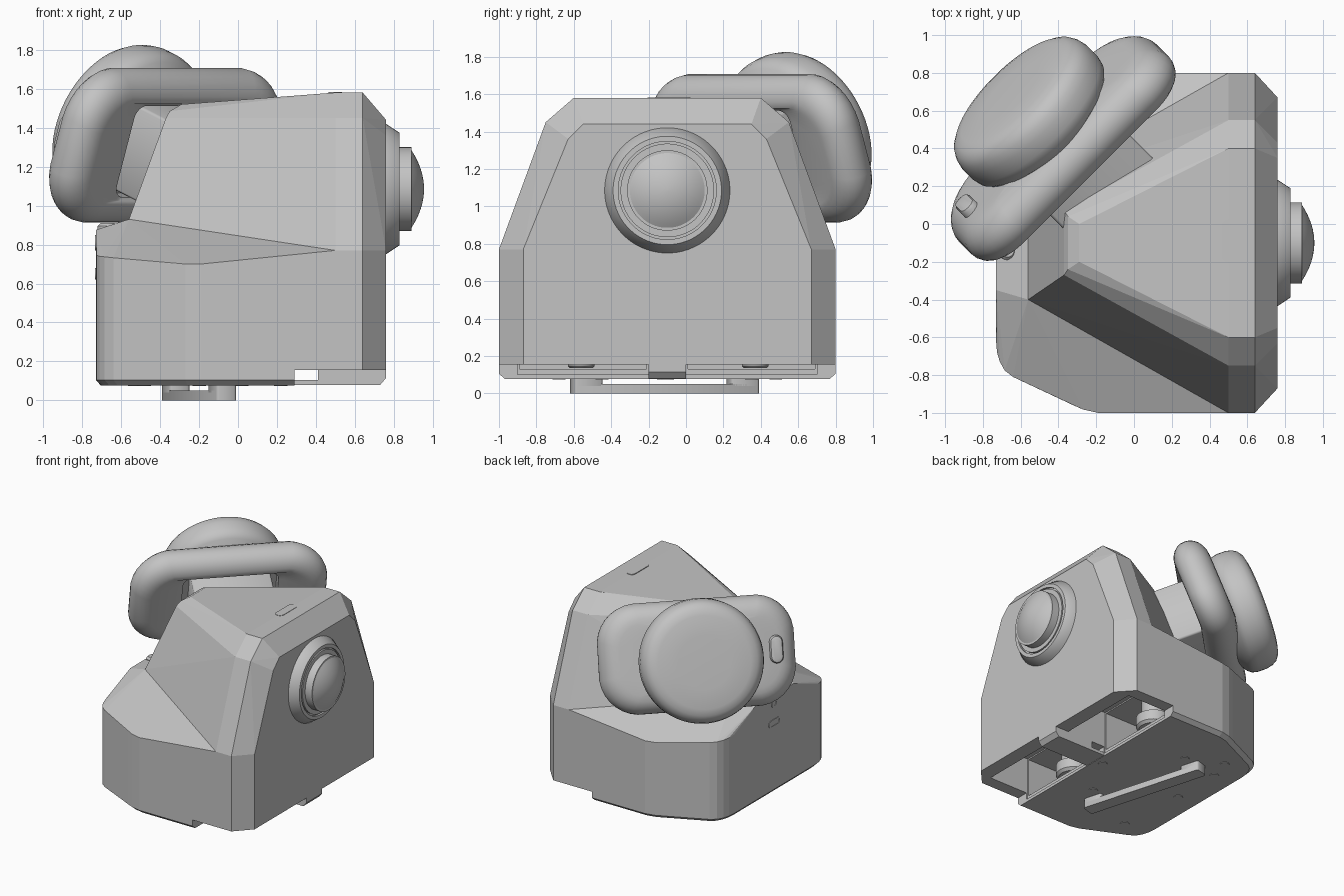
import bpy, bmesh, math
from mathutils import Matrix, Vector

cube = bpy.data.objects.get("Cube")
if cube:
    bpy.data.objects.remove(cube, do_unlink=True)

grey = bpy.data.materials.new("light grey")
grey.use_nodes = True
grey.diffuse_color = (0.55, 0.55, 0.55, 1)
grey.node_tree.nodes["Principled BSDF"].inputs["Base Color"].default_value = (0.55, 0.55, 0.55, 1)

MID = -0.1  # symmetry plane of the housing in y


def finish(name, bm, smooth=None):
    bmesh.ops.recalc_face_normals(bm, faces=bm.faces)
    me = bpy.data.meshes.new(name)
    bm.to_mesh(me)
    bm.free()
    me.materials.append(grey)
    ob = bpy.data.objects.new(name, me)
    bpy.context.collection.objects.link(ob)
    bpy.ops.object.select_all(action='DESELECT')
    ob.select_set(True)
    bpy.context.view_layer.objects.active = ob
    if smooth:
        bpy.ops.object.shade_smooth_by_angle(angle=math.radians(smooth))
    return ob


def outline(hx, hy, r, n):
    """Rounded rectangle, or a circle when hx == hy == r."""
    if r == 0:
        return [(hx, hy), (-hx, hy), (-hx, -hy), (hx, -hy)]
    pts = []
    for k, (sx, sy) in enumerate([(1, 1), (-1, 1), (-1, -1), (1, -1)]):
        for i in range(n):
            a = math.pi / 2 * (k + (i + 0.5) / n)
            pts.append((sx * (hx - r) + r * math.cos(a), sy * (hy - r) + r * math.sin(a)))
    return pts


def loft(name, rings, matrix=Matrix(), n=10, bend=0.0, smooth=35):
    """Skin a stack of (half x, half y, corner radius, height) rings."""
    bm = bmesh.new()
    loops = []
    for hx, hy, r, w in rings:
        loops.append([bm.verts.new(matrix @ Vector((x, y, w - bend * x * x)))
                      for x, y in outline(hx, hy, r, n)])
    for a, b in zip(loops, loops[1:]):
        for i in range(len(a)):
            j = (i + 1) % len(a)
            bm.faces.new((a[i], a[j], b[j], b[i]))
    bm.faces.new(loops[0])
    bm.faces.new(loops[-1])
    return finish(name, bm, smooth)


def lathe(name, profile, matrix, n=12):
    return loft(name, [(r, r, r, w) for r, w in profile], matrix, n)


def box(name, x0, x1, y0, y1, z0, z1):
    h = ((x1 - x0) / 2, (y1 - y0) / 2, 0)
    at = Matrix.Translation(((x0 + x1) / 2, (y0 + y1) / 2, 0))
    return loft(name, [(*h, z0), (*h, z1)], at, smooth=None)


def hull(name, half):
    """Convex solid from points mirrored about the symmetry plane."""
    bm = bmesh.new()
    for x, y, z in half:
        for s in (1, -1):
            bm.verts.new((x, MID + s * y, z))
    res = bmesh.ops.convex_hull(bm, input=bm.verts)
    junk = [v for v in res["geom_interior"] if isinstance(v, bmesh.types.BMVert)]
    if junk:
        bmesh.ops.delete(bm, geom=junk, context='VERTS')
    bmesh.ops.dissolve_limit(bm, angle_limit=math.radians(1), verts=bm.verts, edges=bm.edges)
    return finish(name, bm)


def boolean(target, other, op):
    mod = target.modifiers.new("bool", 'BOOLEAN')
    mod.operation, mod.object, mod.solver = op, other, 'EXACT'
    bpy.context.view_layer.objects.active = target
    bpy.ops.object.modifier_apply(modifier=mod.name)
    bpy.data.objects.remove(other, do_unlink=True)


# Housing: wide lower block with a slim chamfer around its foot
plan = [(-0.73, 0.52, 0.75), (-0.725, 0.58, 0.745), (-0.71, 0.63, 0.74), (-0.685, 0.675, 0.737),
        (-0.64, 0.71, 0.732), (-0.32, 0.86, 0.70), (-0.27, 0.882, 0.70), (-0.19, 0.9, 0.70),
        (0.64, 0.9, 0.77), (0.76, 0.77, 0.77)]
lower = plan + [(0.5, 0.9, 0.77), (-0.73, 0.25, 0.875), (-0.56, 0.3, 0.93)]
lower += [(x, y, 0.105) for x, y, z in plan]
lower += [(x * 0.965, y * 0.965, 0.077) for x, y, z in plan]
housing = hull("housing", lower)

# Housing: tapering upper wedge
wedge = hull("wedge", [(0.5, 0.9, 0.77), (0.64, 0.9, 0.77), (0.5, 0.65, 1.45), (0.64, 0.65, 1.45),
                       (0.5, 0.5, 1.58), (0.64, 0.5, 1.58), (0.76, 0.77, 0.77), (0.76, 0.53, 1.36),
                       (0.76, 0.45, 1.44), (-0.56, 0.3, 0.93), (-0.37, 0.17, 1.45),
                       (-0.35, 0.14, 1.485), (-0.29, 0.1, 1.52)])
boolean(housing, wedge, 'UNION')

# Raised underside at the lens end, with a hollow on each side of a middle wall
boolean(housing, box("cut", 0.29, 1.0, -1.3, 1.3, -0.1, 0.155), 'DIFFERENCE')
for s in (1, -1):
    for x0, x1, a, b, z0, z1 in ((0.28, 0.64, 0.1, 0.8, 0.1, 0.45),
                                 (-0.15, 0.4, 0.11, 0.79, 0.13, 0.44)):
        y0, y1 = sorted((MID + s * a, MID + s * b))
        boolean(housing, box("cut", x0, x1, y0, y1, z0, z1), 'DIFFERENCE')
bm = bmesh.new()
bm.from_mesh(housing.data)
bmesh.ops.dissolve_limit(bm, angle_limit=math.radians(0.5), verts=bm.verts, edges=bm.edges)
bm.to_mesh(housing.data)
bm.free()

# Middle tongue under the raised end
box("tongue_link", 0.27, 0.43, MID - 0.1, MID + 0.1, 0.08, 0.105)
tongue = [(x, 0.1, z) for x, z in ((0.41, 0.08), (0.73, 0.08), (0.76, 0.115), (0.76, 0.16), (0.41, 0.16))]
hull("tongue", tongue)

# Adjusting knobs inside the hollows
for name, y in (("left_knob", 0.37), ("right_knob", -0.56)):
    lathe(name, [(0.06, 0.135), (0.07, 0.145), (0.07, 0.2), (0.11, 0.2), (0.13, 0.22), (0.13, 0.3),
                 (0.09, 0.32), (0.09, 0.45)], Matrix.Translation((0.12, y, 0)))

# Foot rail under the base
tilt = Matrix.Translation((-0.2, -0.115, 0)) @ Matrix.Rotation(math.radians(16), 4, 'Z')
loft("foot_rail", [(0.055, 0.515, 0.02, 0), (0.055, 0.515, 0.02, 0.05)], tilt, n=3)
for name, s in (("rail_end_a", 1), ("rail_end_b", -1)):
    loft(name, [(0.055, 0.08, 0.02, 0.04), (0.055, 0.08, 0.02, 0.09)],
         tilt @ Matrix.Translation((0, s * 0.435, 0)), n=3)

# Base screws
for i, (x, y) in enumerate([(0.22, -0.1), (-0.48, 0.48), (-0.48, -0.68), (-0.53, 0.3),
                            (-0.53, -0.12), (0.02, -0.45), (-0.2, 0.35)]):
    lathe("base_screw_%d" % (i + 1), [(0.035, 0.073), (0.035, 0.09)],
          Matrix.Translation((x, y, 0)), n=5)

# Round lens on the flat side
lens_at = Matrix.Translation((0, MID, 1.085)) @ Matrix.Rotation(math.pi / 2, 4, 'Y')
lathe("lens_mount", [(0.335, 0.74), (0.335, 0.76), (0.29, 0.828), (0.262, 0.828), (0.262, 0.81),
                     (0.25, 0.81), (0.25, 0.828), (0.215, 0.828), (0.215, 0.89), (0.203, 0.89)],
      lens_at, n=16)
dome = [(r, 0.955 - 0.067 * (r / 0.203) ** 2)
        for r in (0.203, 0.18, 0.155, 0.13, 0.1, 0.07, 0.035, 0.005)]
lathe("lens_dome", [(0.203, 0.87)] + dome, lens_at, n=16)

# Top button, rear port, rear socket and small rear peg
loft("top_button", [(0.035, 0.115, 0.035, 1.57), (0.035, 0.115, 0.035, 1.583)],
     Matrix.Translation((0.5, -0.09, 0)))
rear = Matrix.Rotation(-math.pi / 2, 4, 'Y')
loft("rear_port", [(0.03, 0.075, 0.03, 0.72), (0.03, 0.075, 0.03, 0.734), (0.02, 0.06, 0.02, 0.734),
                   (0.02, 0.06, 0.02, 0.731)], Matrix.Translation((0, MID, 0.65)) @ rear)
lathe("rear_socket", [(0.04, 0.72), (0.04, 0.734), (0.02, 0.734), (0.02, 0.731)],
      Matrix.Translation((0, MID, 0.81)) @ rear)
lathe("rear_peg", [(0.05, 0.86), (0.05, 0.895), (0.035, 0.91)], Matrix.Translation((-0.67, -0.14, 0)))

# Tilted frame for the eyepiece: local z points outwards and up
e = math.radians(20)
c, s, q = math.cos(e), math.sin(e), math.sqrt(0.5)
u, v, w = Vector((-q, -q, 0)), Vector((s * q, -s * q, c)), Vector((-c * q, c * q, s))
eye = Matrix((u, v, w)).transposed().to_4x4()
eye.translation = (-0.39, 0.415, 1.31)

# Soft pad with a recessed inner face
rings = [(0.34, 0.23, 0.06, -0.02), (0.36, 0.25, 0.07, -0.02), (0.36, 0.25, 0.07, -0.09),
         (0.4, 0.265, 0.09, -0.10)]
for i in range(13):
    a = math.radians(-90 + 15 * i)
    inset = 0.14 * (1 - math.cos(a))
    rings.append((0.74 - inset, 0.415 - inset, 0.30 - inset * 0.8, 0.02 + 0.135 * math.sin(a)))
rings += [(0.4, 0.25, 0.1, 0.16), (0.2, 0.15, 0.05, 0.16)]
loft("eye_pad", rings, eye, n=8, bend=0.09, smooth=50)

# Neck joining the pad to the housing
loft("neck", [(0.3, 0.235, 0.02, -0.45), (0.3, 0.235, 0.02, 0.04)], eye, n=3)

# Round outer cap
lathe("eye_cap", [(0.36, 0.08), (0.39, 0.11), (0.43, 0.135), (0.455, 0.165), (0.465, 0.21),
                  (0.465, 0.28), (0.455, 0.325), (0.435, 0.36), (0.40, 0.385), (0.35, 0.398),
                  (0.2, 0.403), (0.01, 0.404)],
      eye @ Matrix.Translation((-0.01, -0.025, 0)), n=16)

# Small button on the pad
loft("pad_button", [(0.05, 0.105, 0.05, 0.05), (0.05, 0.105, 0.05, 0.145), (0.042, 0.097, 0.042, 0.16),
                    (0.025, 0.08, 0.025, 0.165)], eye @ Matrix.Translation((0.575, 0.01, 0)), n=6)
